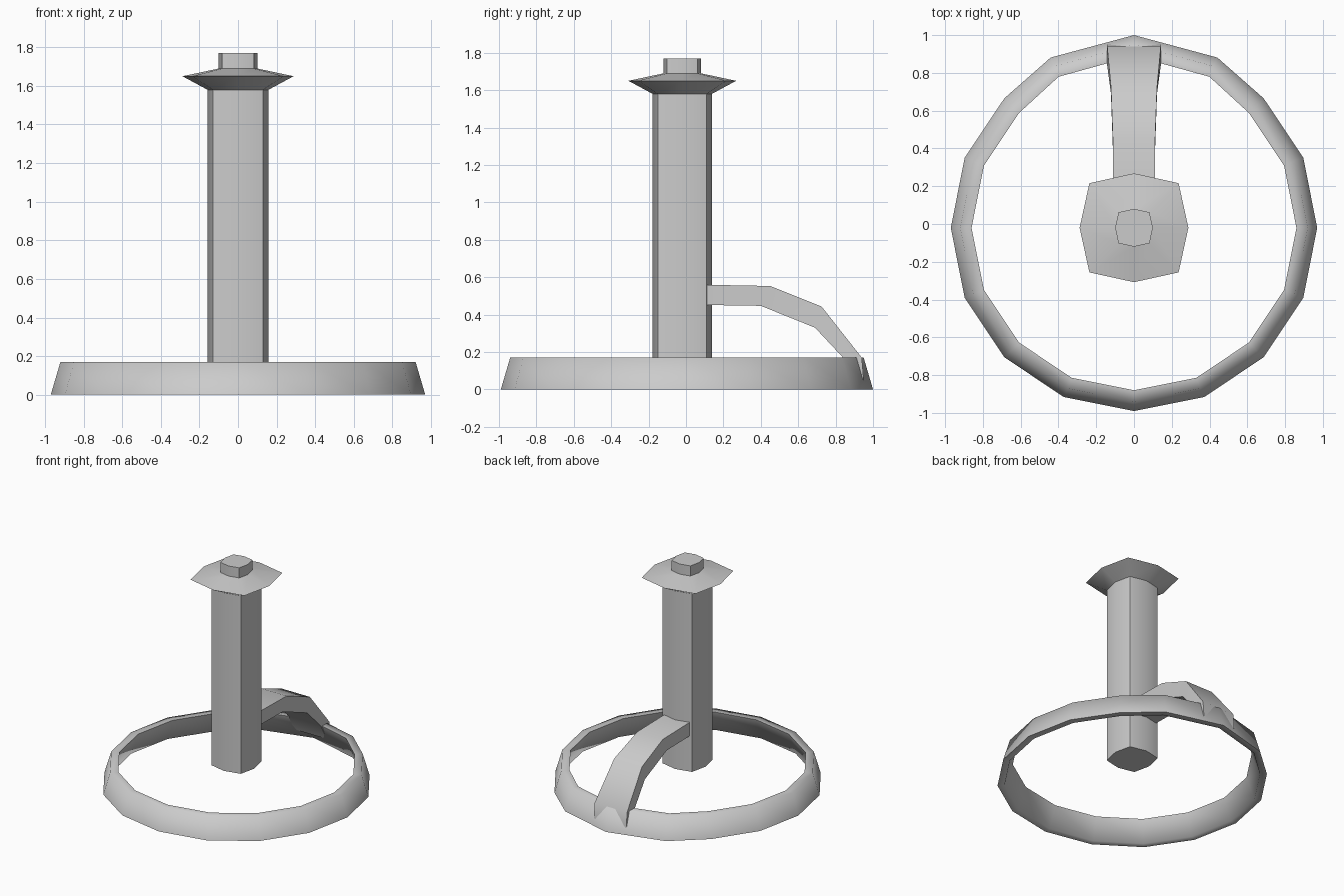
import bpy, bmesh, math

if "Cube" in bpy.data.objects:
    bpy.data.objects.remove(bpy.data.objects["Cube"])

CY = -0.02  # centre line of the column and ring


def finish(name, rings, closed=False, caps=True, angle=50):
    """Skin a list of equal-length point loops into one object."""
    bm = bmesh.new()
    loops = [[bm.verts.new(p) for p in r] for r in rings]
    n = len(loops[0])
    pairs = list(zip(loops, loops[1:]))
    if closed:
        pairs.append((loops[-1], loops[0]))
    for a, b in pairs:
        for i in range(n):
            j = (i + 1) % n
            bm.faces.new((a[i], a[j], b[j], b[i]))
    if caps and not closed:
        bm.faces.new(loops[0][::-1])
        bm.faces.new(loops[-1])
    bmesh.ops.recalc_face_normals(bm, faces=bm.faces)
    mesh = bpy.data.meshes.new(name)
    bm.to_mesh(mesh)
    bm.free()
    ob = bpy.data.objects.new(name, mesh)
    bpy.context.collection.objects.link(ob)
    bpy.ops.object.select_all(action='DESELECT')
    ob.select_set(True)
    bpy.context.view_layer.objects.active = ob
    bpy.ops.object.shade_smooth_by_angle(angle=math.radians(angle))
    return ob


def octagon(r, z):
    """Squarish octagon: diagonal corners pushed out."""
    d = 0.82 * r
    return [(x, y + CY, z) for x, y in
            ((r, 0), (d, d), (0, r), (-d, d), (-r, 0), (-d, -d), (0, -r), (d, -d))]


# Upright column, flared collar and top stub in one turned profile
profile = [(0.158, 0.17), (0.158, 1.58), (0.288, 1.65), (0.10, 1.69), (0.10, 1.77)]
finish("column", [octagon(r, z) for r, z in profile])

# Base ring: slanted four-sided section swept round 16 sides, pulled out at the back
section = [(0.97, 0.0), (0.92, 0.17), (0.86, 0.17), (0.92, 0.0)]
ring = []
for i in range(16):
    a = i * math.tau / 16
    s, c = math.sin(a), math.cos(a)
    dx, dy = 0.0, 0.0
    if i == 0:
        dy = 0.05
    elif i in (1, 15):
        dx, dy = math.copysign(0.07, s), 0.005
    ring.append([(r * s + dx, r * c + CY + dy, z) for r, z in section])
finish("base_ring", ring, closed=True, angle=75)

# Curved arm from the column down to the back of the ring
# each station: half width, upper (y, z), lower (y, z)
stations = [
    (0.112, (0.08, 0.56), (0.08, 0.452)),
    (0.112, (0.45, 0.553), (0.40, 0.447)),
    (0.122, (0.725, 0.443), (0.69, 0.33)),
    (0.142, (0.94, 0.17), (0.84, 0.17)),
    (0.142, (0.95, 0.05), (0.90, 0.05)),
]
finish("arm", [[(-w, *u), (w, *u), (w, *l), (-w, *l)] for w, u, l in stations], angle=60)
